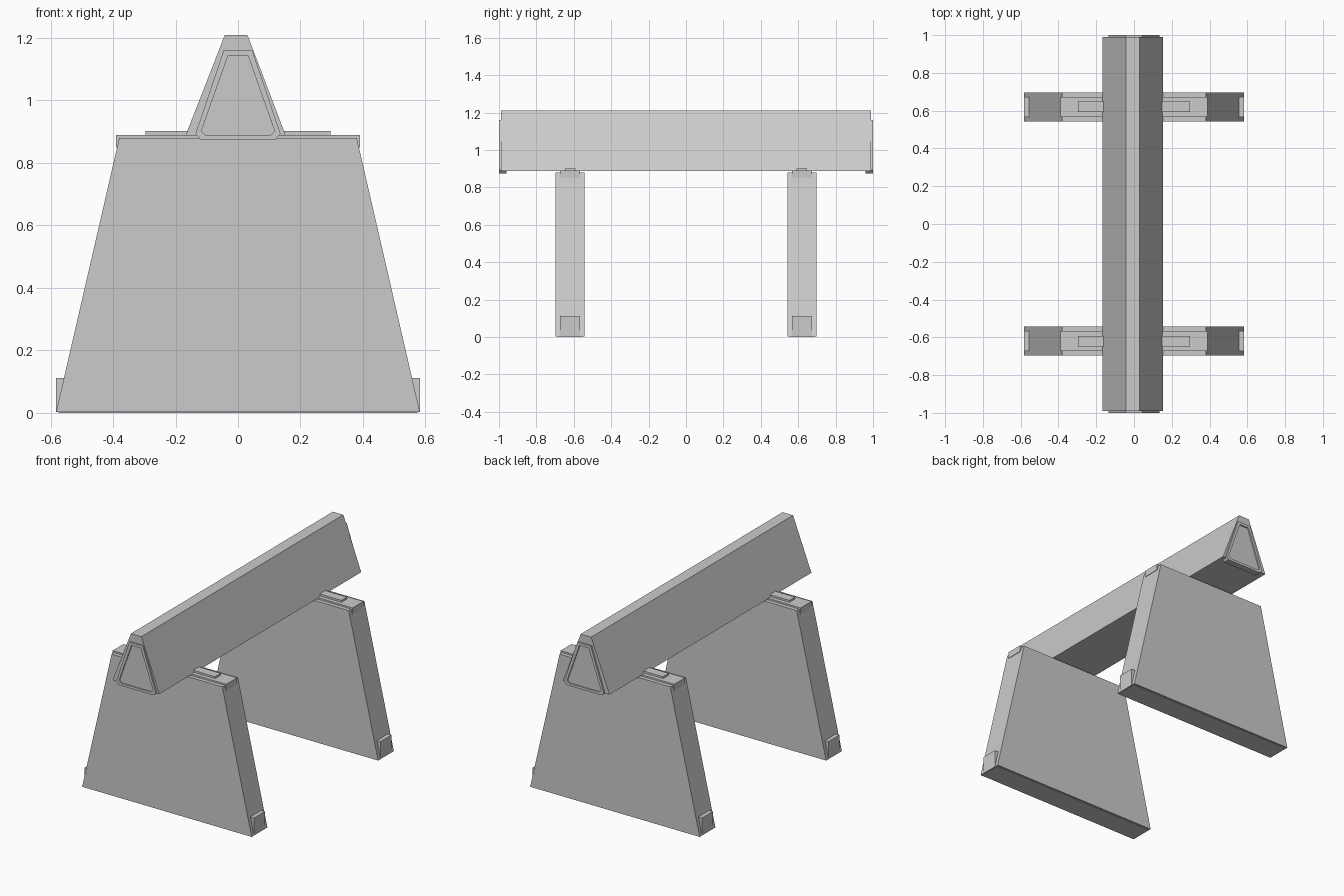
import bpy, bmesh

if "Cube" in bpy.data.objects:
    bpy.data.objects.remove(bpy.data.objects["Cube"])


def prism(name, profile, y0, y1):
    """Extrude an x-z outline along y."""
    bm = bmesh.new()
    face = bm.faces.new([bm.verts.new((x, y0, z)) for x, z in profile])
    ext = bmesh.ops.extrude_face_region(bm, geom=[face])
    verts = [g for g in ext["geom"] if isinstance(g, bmesh.types.BMVert)]
    bmesh.ops.translate(bm, verts=verts, vec=(0, y1 - y0, 0))
    bmesh.ops.recalc_face_normals(bm, faces=bm.faces)
    mesh = bpy.data.meshes.new(name)
    bm.to_mesh(mesh)
    bm.free()
    obj = bpy.data.objects.new(name, mesh)
    bpy.context.collection.objects.link(obj)
    return obj


def box(name, x0, x1, y0, y1, z0, z1):
    return prism(name, [(x0, z0), (x1, z0), (x1, z1), (x0, z1)], y0, y1)


def mirrored(half):
    """Complete an outline from its right half."""
    return half + [(-x, z) for x, z in reversed(half)]


# Tapered crossbeam, slightly off centre
prism("crossbeam", [(-0.168, 0.887), (0.153, 0.887), (0.03, 1.21), (-0.042, 1.21)],
      -0.99, 0.99)

outer = mirrored([(0.12, 0.874), (0.136, 0.893), (0.046, 1.16)])
inner = mirrored([(0.104, 0.889), (0.117, 0.902), (0.032, 1.143)])

for end, s in (("front", -1), ("back", 1)):
    # End cap with a shallow recessed panel
    cap = prism(end + "_end_cap", outer, s * 0.96, s * 1.0)
    bm = bmesh.new()
    bm.from_mesh(cap.data)
    bm.faces.ensure_lookup_table()
    face = max(bm.faces, key=lambda f: s * f.calc_center_median().y)
    bmesh.ops.inset_region(bm, faces=[face], thickness=0.01)
    # fit the inset loop to the panel outline
    for v in face.verts:
        x, z = min(inner, key=lambda p: (p[0] - v.co.x) ** 2 + (p[1] - v.co.z) ** 2)
        v.co.x, v.co.z = x, z
    ext = bmesh.ops.extrude_discrete_faces(bm, faces=[face])
    for v in ext["faces"][0].verts:
        v.co.y -= s * 0.008
    bm.to_mesh(cap.data)
    bm.free()

    # Trapezoid leg panel with base strip, top cap and seat pad
    c = s * 0.62
    prism(end + "_leg_panel", mirrored([(0.582, 0.003), (0.38, 0.88)]), c - 0.077, c + 0.077)
    box(end + "_base_strip", -0.575, 0.575, c - 0.067, c + 0.067, 0, 0.01)
    box(end + "_leg_top_cap", -0.39, 0.39, c - 0.053, c + 0.053, 0.85, 0.89)
    box(end + "_seat_pad", -0.296, 0.296, c - 0.028, c + 0.028, 0.88, 0.902)

    # Foot blocks at the lower outer corners
    for side, t in (("left", -1), ("right", 1)):
        xs = sorted((t * 0.54, t * 0.582))
        box(f"{end}_{side}_foot_block", *xs, c - 0.053, c + 0.053, 0.003, 0.112)
